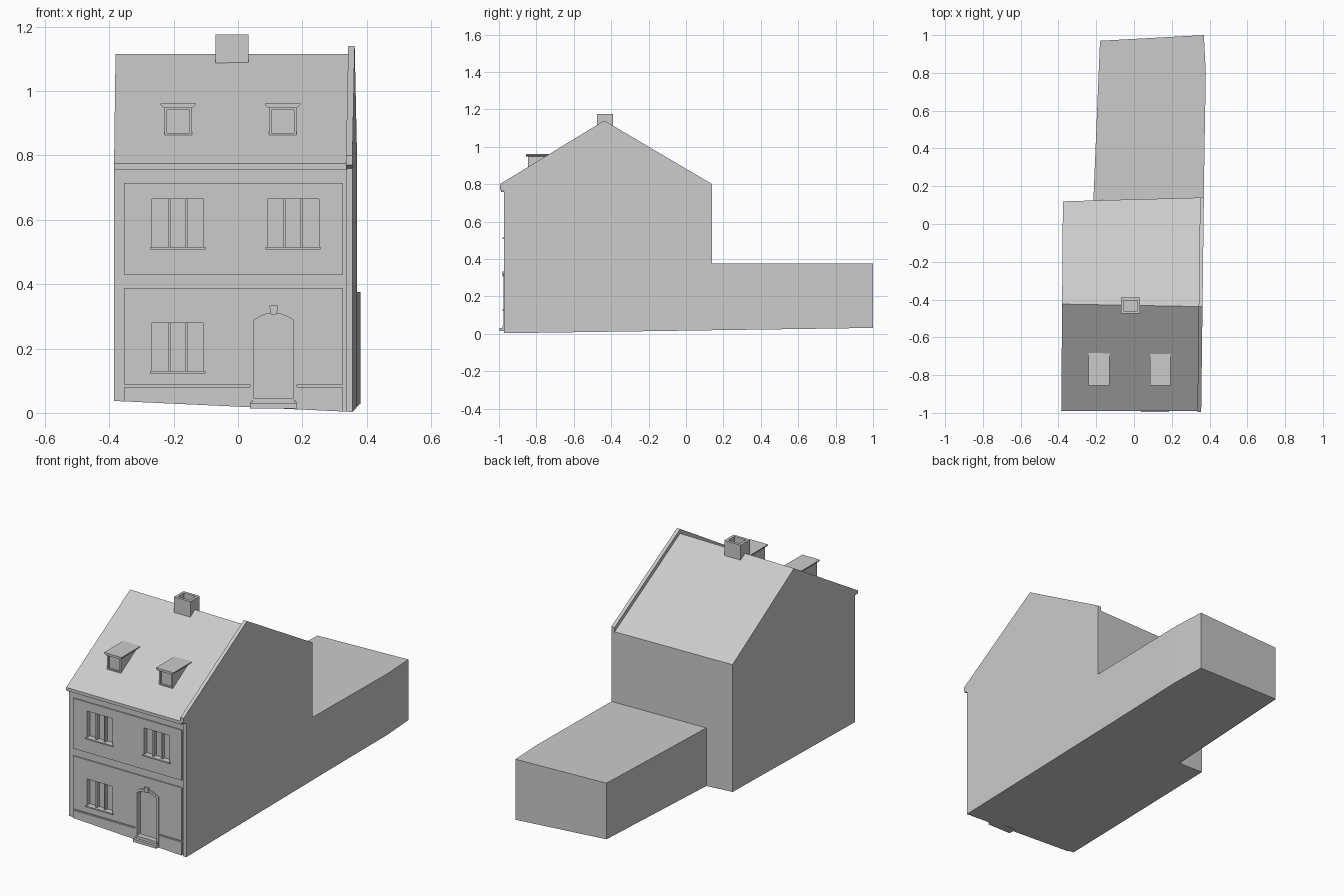
import bpy
import bmesh

cube = bpy.data.objects.get("Cube")
if cube:
    bpy.data.objects.remove(cube, do_unlink=True)

grey = bpy.data.materials.new("light grey plaster")
grey.use_nodes = True
tone = (0.6, 0.6, 0.6, 1)
grey.diffuse_color = tone
grey.node_tree.nodes["Principled BSDF"].inputs["Base Color"].default_value = tone

WALL = -0.965      # front wall plane
PANEL = -0.972     # raised plaster panels
GLASS = -0.945     # back of the window recesses


def loft(name, ring_a, ring_b):
    """Solid between two matching rings of points."""
    bm = bmesh.new()
    a = [bm.verts.new(p) for p in ring_a]
    b = [bm.verts.new(p) for p in ring_b]
    bm.faces.new(a)
    bm.faces.new(b[::-1])
    for i in range(len(a)):
        j = (i + 1) % len(a)
        bm.faces.new((a[i], b[i], b[j], a[j]))
    bmesh.ops.recalc_face_normals(bm, faces=bm.faces)
    mesh = bpy.data.meshes.new(name)
    bm.to_mesh(mesh)
    bm.free()
    mesh.materials.append(grey)
    ob = bpy.data.objects.new(name, mesh)
    bpy.context.scene.collection.objects.link(ob)
    return ob


def plate(name, outline, y0, y1):
    """Outline in x, z pushed from y0 to y1."""
    return loft(name, [(x, y0, z) for x, z in outline], [(x, y1, z) for x, z in outline])


def box(name, x0, x1, y0, y1, z0, z1):
    return plate(name, [(x0, z0), (x1, z0), (x1, z1), (x0, z1)], y0, y1)


def cut(ob, cutters):
    """Cut the cutters out of the object and bake the result."""
    for c in cutters:
        mod = ob.modifiers.new("cut", "BOOLEAN")
        mod.operation = "DIFFERENCE"
        mod.solver = "EXACT"
        mod.object = c
    bpy.context.view_layer.update()
    graph = bpy.context.evaluated_depsgraph_get()
    mesh = bpy.data.meshes.new_from_object(ob.evaluated_get(graph))
    ob.modifiers.clear()
    ob.data = mesh


def ground(x, y):
    return 0.003 + (0.355 - x) * 0.046 + (y + 0.97) * 0.015


def arch(x0, x1, z0, spring, rise, steps=10):
    pts = [(x0, z0)]
    for i in range(steps + 1):
        t = 2 * i / steps - 1
        pts.append(((x0 + x1) / 2 + t * (x1 - x0) / 2, spring + rise * (1 - t * t)))
    return pts + [(x1, z0)]


def side_ring(x_at, profile):
    """Side profile in y, z; a missing z drops to the sloping ground."""
    return [(x_at(y), y, ground(x_at(y), y) if z is None else z) for y, z in profile]


def left_x(y):
    return -0.385 + (y + 0.97) * 0.008


def right_x(y):
    return 0.356 + (y + 0.97) * 0.0125


def house_profile(ridge, back):
    return [(WALL, None), (WALL, 0.757), (-0.99, 0.757), (-0.99, 0.775),
            (ridge, 1.115), (back, 0.775), (back, None)]


# Main house with roof, and the raised gable wall on its left
house = loft("house_body", side_ring(left_x, house_profile(-0.424, 0.12)),
             side_ring(lambda y: right_x(y) - 0.018, house_profile(-0.437, 0.14)))
gable = [(PANEL, None), (PANEL, 0.76), (-0.995, 0.77), (-0.995, 0.8),
         (-0.437, 1.14), (0.14, 0.8), (0.14, None)]
loft("gable_wall", side_ring(lambda y: right_x(y) - 0.02, gable), side_ring(right_x, gable))
box("eave_gutter", -0.385, 0.338, -0.985, -0.96, 0.762, 0.77)

# Flat-roofed rear extension
plan = [(-0.215, 0.125), (0.369, 0.135), (0.38, 0.8), (0.37, 1.0), (-0.18, 0.97)]
loft("rear_extension", [(x, y, ground(x, y)) for x, y in plan], [(x, y, 0.375) for x, y in plan])

# Raised facade panels and plinth
upper = box("upper_panel", -0.355, 0.327, PANEL, -0.96, 0.43, 0.715)
lower = box("lower_panel", -0.355, 0.327, PANEL, -0.96, 0.088, 0.388)
for name, x0, x1 in (("plinth_right", -0.355, 0.037), ("plinth_left", 0.183, 0.327)):
    plate(name, [(x0, ground(x0, WALL)), (x1, ground(x1, WALL)), (x1, 0.08), (x0, 0.08)],
          PANEL, -0.96)

# Windows: recess, two mullions and a sill each
cutters = []
for name, cx, z0 in (("upper_right_window", -0.187, 0.515), ("upper_left_window", 0.171, 0.515),
                     ("lower_right_window", -0.187, 0.13)):
    cutters.append(box("cutter", cx - 0.08, cx + 0.08, -1.1, GLASS, z0, z0 + 0.15))
    for side in (-1, 1):
        mx = cx + side * 0.026
        box(name + "_mullion", mx - 0.004, mx + 0.004, -0.966, -0.94, z0, z0 + 0.15)
    box(name + "_sill", cx - 0.086, cx + 0.086, -0.98, -0.95, z0 - 0.007, z0)

# Door: recess, leaf, surround, keystone and steps
inner = arch(0.049, 0.172, 0.045, 0.288, 0.022)
cutters.append(plate("cutter", inner, -1.1, GLASS))
for ob in (house, upper, lower):
    cut(ob, cutters)
for c in cutters:
    bpy.data.objects.remove(c, do_unlink=True)
plate("door_leaf", arch(0.056, 0.165, 0.045, 0.283, 0.02), -0.949, -0.94)
outer = arch(0.037, 0.184, 0.03, 0.298, 0.025)
plate("door_surround", outer + inner[::-1], -0.976, -0.955)
plate("keystone", [(0.102, 0.306), (0.12, 0.306), (0.125, 0.334), (0.097, 0.334)], -0.982, -0.955)
box("door_threshold", 0.045, 0.176, -0.98, -0.94, 0.028, 0.045)
box("door_step", 0.037, 0.184, -0.996, -0.95, 0.014, 0.03)

# Roof dormers with a recessed pane and flared flat cap
for name, cx in (("right_dormer", -0.186), ("left_dormer", 0.139)):
    body = box(name, cx - 0.043, cx + 0.043, -0.845, -0.69, 0.861, 0.953)
    pane = box("cutter", cx - 0.035, cx + 0.035, -0.9, -0.835, 0.87, 0.942)
    cut(body, [pane])
    bpy.data.objects.remove(pane, do_unlink=True)
    cap = [(cx - 0.046, 0.948), (cx + 0.046, 0.948), (cx + 0.055, 0.957),
           (cx + 0.055, 0.961), (cx - 0.055, 0.961), (cx - 0.055, 0.957)]
    plate(name + "_cap", cap, -0.856, -0.68)

# Open chimney
chimney = box("chimney", -0.07, 0.033, -0.475, -0.39, 1.075, 1.176)
flue = box("cutter", -0.055, 0.018, -0.46, -0.405, 1.12, 1.3)
cut(chimney, [flue])
bpy.data.objects.remove(flue, do_unlink=True)
